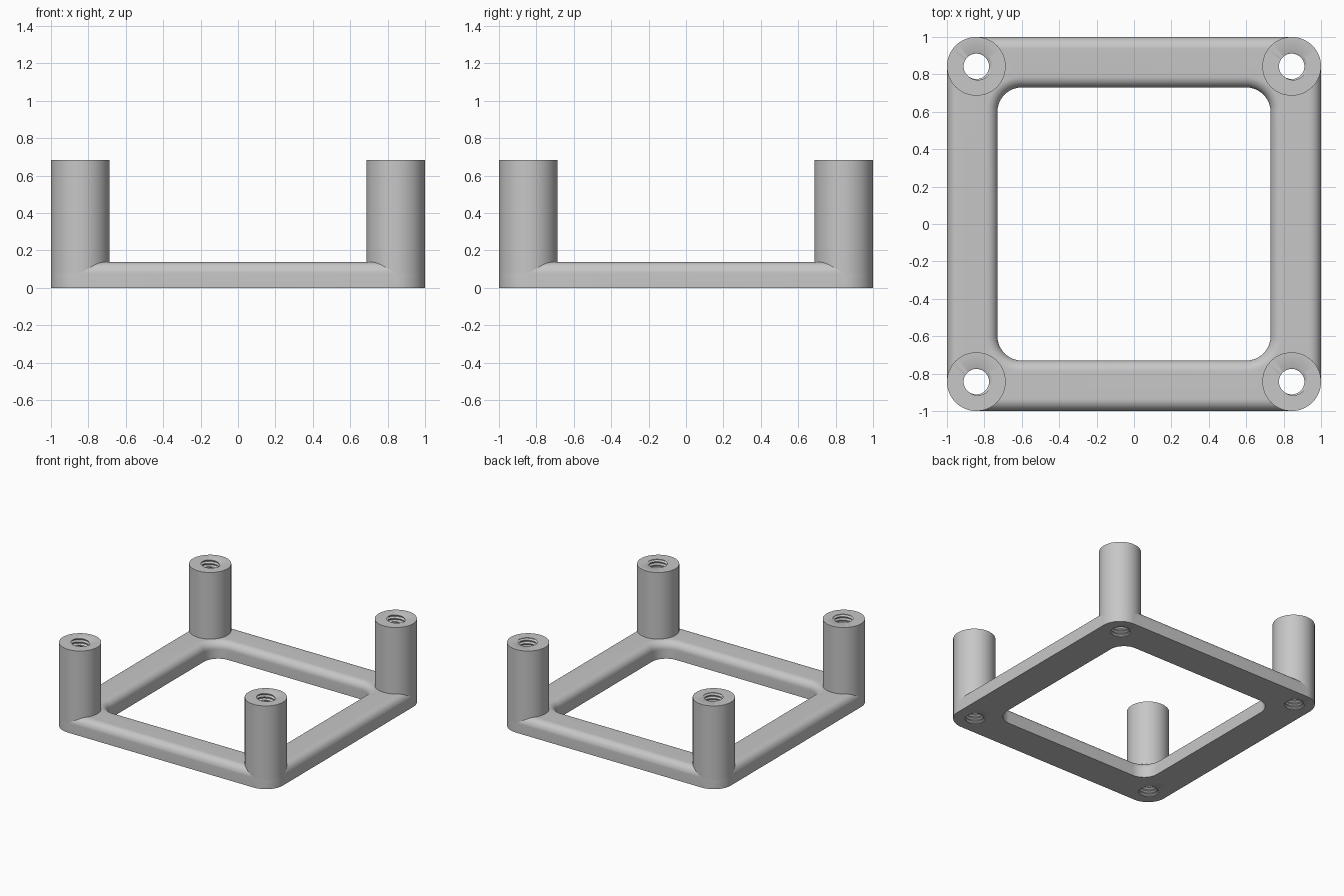
import bpy, bmesh, math

if "Cube" in bpy.data.objects:
    bpy.data.objects.remove(bpy.data.objects["Cube"], do_unlink=True)

# Main dimensions
POST_R, POST_H, CORNER = 0.157, 0.683, 0.843
FRAME_H, FILLET, OPENING, OPENING_R = 0.137, 0.06, 0.73, 0.13
MINOR, MAJOR, PITCH = 0.068, 0.083, 0.0277
SIDES = 64

grey = bpy.data.materials.new("light grey")
grey.use_nodes = True
grey.diffuse_color = (0.57, 0.57, 0.57, 1)
grey.node_tree.nodes["Principled BSDF"].inputs["Base Color"].default_value = grey.diffuse_color


def make_object(name, bm):
    bmesh.ops.remove_doubles(bm, verts=bm.verts, dist=1e-5)
    bmesh.ops.recalc_face_normals(bm, faces=bm.faces)
    mesh = bpy.data.meshes.new(name)
    bm.to_mesh(mesh)
    bm.free()
    mesh.materials.append(grey)
    obj = bpy.data.objects.new(name, mesh)
    bpy.context.collection.objects.link(obj)
    return obj


def smooth(obj):
    obj.data.shade_smooth()
    obj.data.set_sharp_from_angle(angle=math.radians(30))


def bridge(bm, a, b):
    for i in range(len(a)):
        j = (i + 1) % len(a)
        bm.faces.new((a[i], a[j], b[j], b[i]))


def rounded_square(bm, half, radius, z, steps=16):
    loop = []
    for corner in range(4):
        mid = math.pi / 4 + corner * math.pi / 2
        cx = math.copysign(half - radius, math.cos(mid))
        cy = math.copysign(half - radius, math.sin(mid))
        for s in range(steps + 1):
            a = (corner + s / steps) * math.pi / 2
            loop.append(bm.verts.new((cx + radius * math.cos(a), cy + radius * math.sin(a), z)))
    return loop


# Square frame: flat underside, rounded top edges inside and out
bm = bmesh.new()
arc = [i / 10 * math.pi / 2 for i in range(11)]
section = [(0, 0)] + [(FILLET * (1 - math.cos(a)), FRAME_H - FILLET * (1 - math.sin(a))) for a in arc]
loops = [rounded_square(bm, 1 - d, POST_R - d, z) for d, z in section]
loops += [rounded_square(bm, OPENING + d, OPENING_R + d, z) for d, z in reversed(section)]
for i, loop in enumerate(loops):
    bridge(bm, loop, loops[(i + 1) % len(loops)])
frame = make_object("base_frame", bm)

# Clear the frame where the posts stand
bm = bmesh.new()
for sx in (-1, 1):
    for sy in (-1, 1):
        made = bmesh.ops.create_cone(bm, cap_ends=True, segments=SIDES, radius1=POST_R - 0.003,
                                     radius2=POST_R - 0.003, depth=1)
        bmesh.ops.translate(bm, verts=made["verts"], vec=(sx * CORNER, sy * CORNER, 0))
cutter = make_object("post_cutter", bm)
cutter.hide_render = True
cut = frame.modifiers.new("post sockets", "BOOLEAN")
cut.operation, cut.solver, cut.object = "DIFFERENCE", "EXACT", cutter
bpy.context.view_layer.objects.active = frame
bpy.ops.object.modifier_apply(modifier=cut.name)
bpy.data.objects.remove(cutter, do_unlink=True)
smooth(frame)

# Screw thread: radius follows the phase around the helix
PHASES = (0, 0.25, 0.56, 0.69)


def thread_radius(t):
    t %= 1
    if t > PHASES[3]:
        f = (1 - t) / (1 - PHASES[3])
    else:
        f = min(1, max(0, (t - PHASES[1]) / (PHASES[2] - PHASES[1])))
    return MINOR + (MAJOR - MINOR) * f


def thread_row(bm, k):
    row = []
    for i in range(SIDES):
        z = PITCH * (k // 4 - 1 + PHASES[k % 4] + i / SIDES)
        z = min(POST_H, max(0, z))
        r = thread_radius(z / PITCH - i / SIDES)
        a = 2 * math.pi * i / SIDES
        row.append(bm.verts.new((r * math.cos(a), r * math.sin(a), z)))
    return row


def ring(bm, radius, z):
    return [bm.verts.new((radius * math.cos(2 * math.pi * i / SIDES),
                          radius * math.sin(2 * math.pi * i / SIDES), z)) for i in range(SIDES)]


# Threaded corner post, drilled right through
bm = bmesh.new()
last = 4 * (math.ceil(POST_H / PITCH) + 1)
rows = [thread_row(bm, k) for k in range(last + 1)]
for k in range(last):
    for i in range(SIDES):
        j, up = (i + 1, 0) if i + 1 < SIDES else (0, 4)
        lo, hi = rows[min(k + up, last)], rows[min(k + 1 + up, last)]
        if lo is not hi:
            bm.faces.new((rows[k][i], lo[j], hi[j], rows[k + 1][i]))
        elif rows[k][i].co.z < POST_H:
            bm.faces.new((rows[k][i], lo[j], rows[k + 1][i]))
bottom, top = ring(bm, POST_R, 0), ring(bm, POST_R, POST_H)
bridge(bm, rows[0], bottom)
bridge(bm, bottom, top)
bridge(bm, top, rows[-1])
post = make_object("front_right_post", bm)
smooth(post)
post.location = (-CORNER, -CORNER, 0)

# Repeat the post at the other corners
for name, sx, sy in (("front_left_post", 1, -1), ("back_right_post", -1, 1), ("back_left_post", 1, 1)):
    copy = bpy.data.objects.new(name, post.data)
    copy.location = (sx * CORNER, sy * CORNER, 0)
    bpy.context.collection.objects.link(copy)
